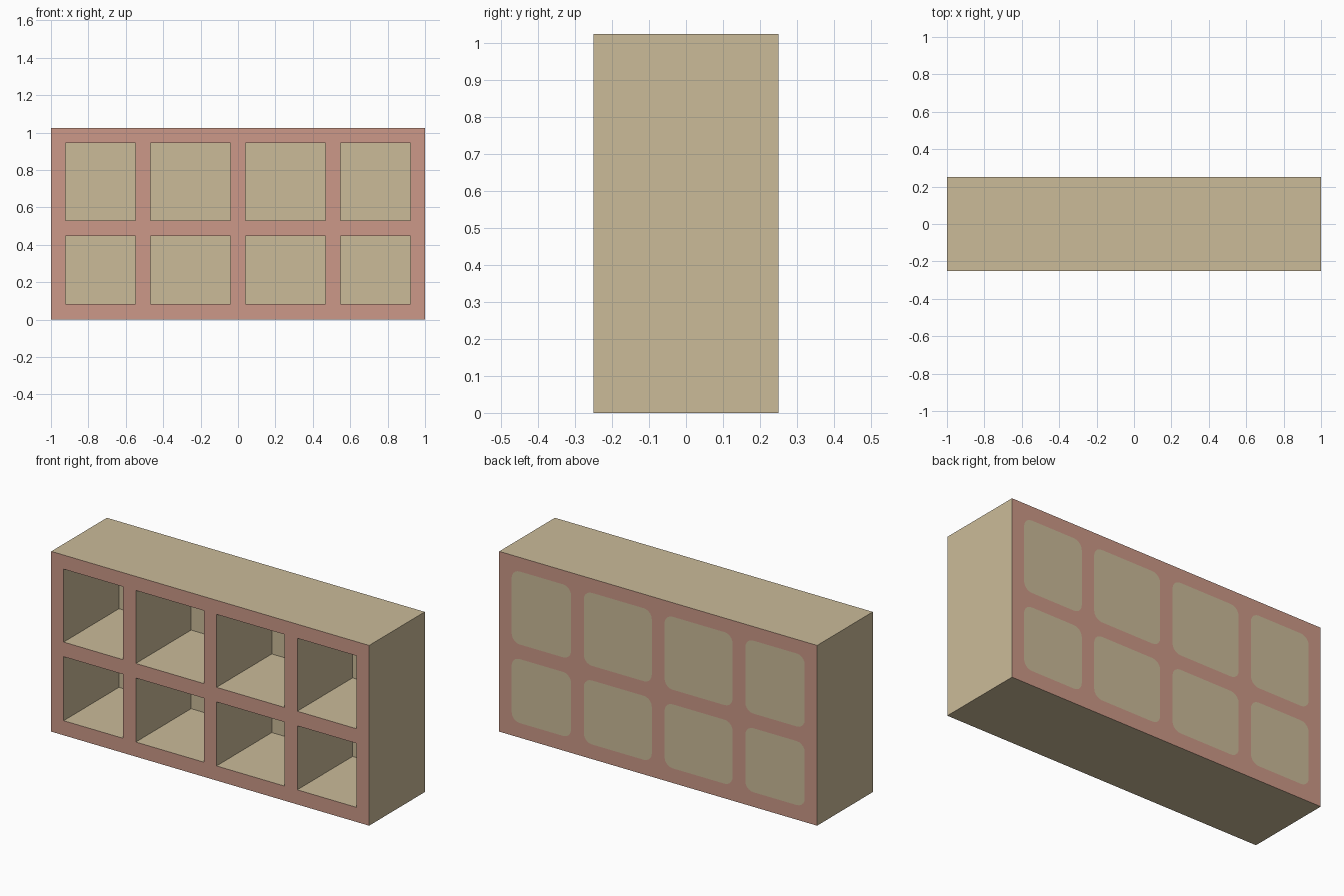
import bpy, bmesh, math

if "Cube" in bpy.data.objects:
    bpy.data.objects.remove(bpy.data.objects["Cube"])

XS = [-1, -0.922, -0.548, -0.468, -0.04, 0.04, 0.468, 0.548, 0.922, 1]
ZS = [0, 0.083, 0.447, 0.53, 0.945, 1.025]
DEPTH = 0.25
RADIUS = 0.05


def material(name, rgb):
    m = bpy.data.materials.new(name)
    lin = [((c / 255 + 0.055) / 1.055) ** 2.4 for c in rgb]
    m.diffuse_color = (*lin, 1)
    m.use_nodes = True
    m.node_tree.nodes["Principled BSDF"].inputs["Base Color"].default_value = m.diffuse_color
    return m


wood = material("pale wood", (203, 187, 153))
edge = material("reddish edge", (204, 153, 136))


def finish(bm, name):
    me = bpy.data.meshes.new(name)
    bm.to_mesh(me)
    bm.free()
    me.materials.append(wood)
    me.materials.append(edge)
    ob = bpy.data.objects.new(name, me)
    bpy.context.collection.objects.link(ob)
    return ob


def is_open(i, j):
    return i % 2 == 1 and j % 2 == 1


# Carcass: front lattice pushed back into boards, with reddish front edges
bm = bmesh.new()
grid = [[bm.verts.new((x, -DEPTH, z)) for z in ZS] for x in XS]
front = []
for i in range(len(XS) - 1):
    for j in range(len(ZS) - 1):
        if not is_open(i, j):
            front.append(bm.faces.new((grid[i][j], grid[i + 1][j],
                                       grid[i + 1][j + 1], grid[i][j + 1])))
rim = [e for e in bm.edges if e.is_boundary]
for f in front:
    f.material_index = 1
ext = bmesh.ops.extrude_edge_only(bm, edges=rim)["geom"]
for v in ext:
    if isinstance(v, bmesh.types.BMVert):
        v.co.y = DEPTH
    elif isinstance(v, bmesh.types.BMFace):
        v.material_index = 0
for f in bm.faces:
    if abs(f.normal.y) < 0.5 and f not in front:
        f.material_index = 0
bmesh.ops.recalc_face_normals(bm, faces=bm.faces[:])
bm.faces.ensure_lookup_table()
bm.normal_update()
if bm.faces[0].normal.y > 0:
    bmesh.ops.reverse_faces(bm, faces=bm.faces[:])
for f in bm.faces:
    f.material_index = 1 if f.normal.y < -0.5 else 0
finish(bm, "shelf_carcass")

# Inner back lining seen through the compartments
bm = bmesh.new()
y = DEPTH - 0.003
bm.faces.new([bm.verts.new(p) for p in
              ((-1, y, 0), (1, y, 0), (1, y, ZS[-1]), (-1, y, ZS[-1]))])
finish(bm, "back_lining")


def rounded(x0, x1, z0, z1, r, n=5):
    pts = []
    for cx, cz, a in ((x1 - r, z1 - r, 0), (x0 + r, z1 - r, 90),
                      (x0 + r, z0 + r, 180), (x1 - r, z0 + r, 270)):
        for k in range(n + 1):
            t = math.radians(a + 90 * k / n)
            pts.append((cx + r * math.cos(t), DEPTH, cz + r * math.sin(t)))
    return pts


# Back panel: reddish lattice with rounded pale fields set flush in it
bm = bmesh.new()


def loop(points):
    vs = [bm.verts.new(p) for p in points]
    return vs, [bm.edges.new((vs[k - 1], vs[k])) for k in range(len(vs))]


_, edges = loop(((-1, DEPTH, 0), (1, DEPTH, 0),
                 (1, DEPTH, ZS[-1]), (-1, DEPTH, ZS[-1])))
fields = []
for i in range(1, len(XS) - 1, 2):
    for j in range(1, len(ZS) - 1, 2):
        vs, es = loop(rounded(XS[i], XS[i + 1], ZS[j], ZS[j + 1], RADIUS))
        edges += es
        fields.append(vs)
bmesh.ops.triangle_fill(bm, edges=edges, use_beauty=True, normal=(0, 1, 0))
for f in bm.faces:
    f.material_index = 1
for vs in fields:
    bm.faces.new(vs).material_index = 0
bm.normal_update()
bmesh.ops.reverse_faces(bm, faces=[f for f in bm.faces if f.normal.y < 0])
finish(bm, "back_panel")
